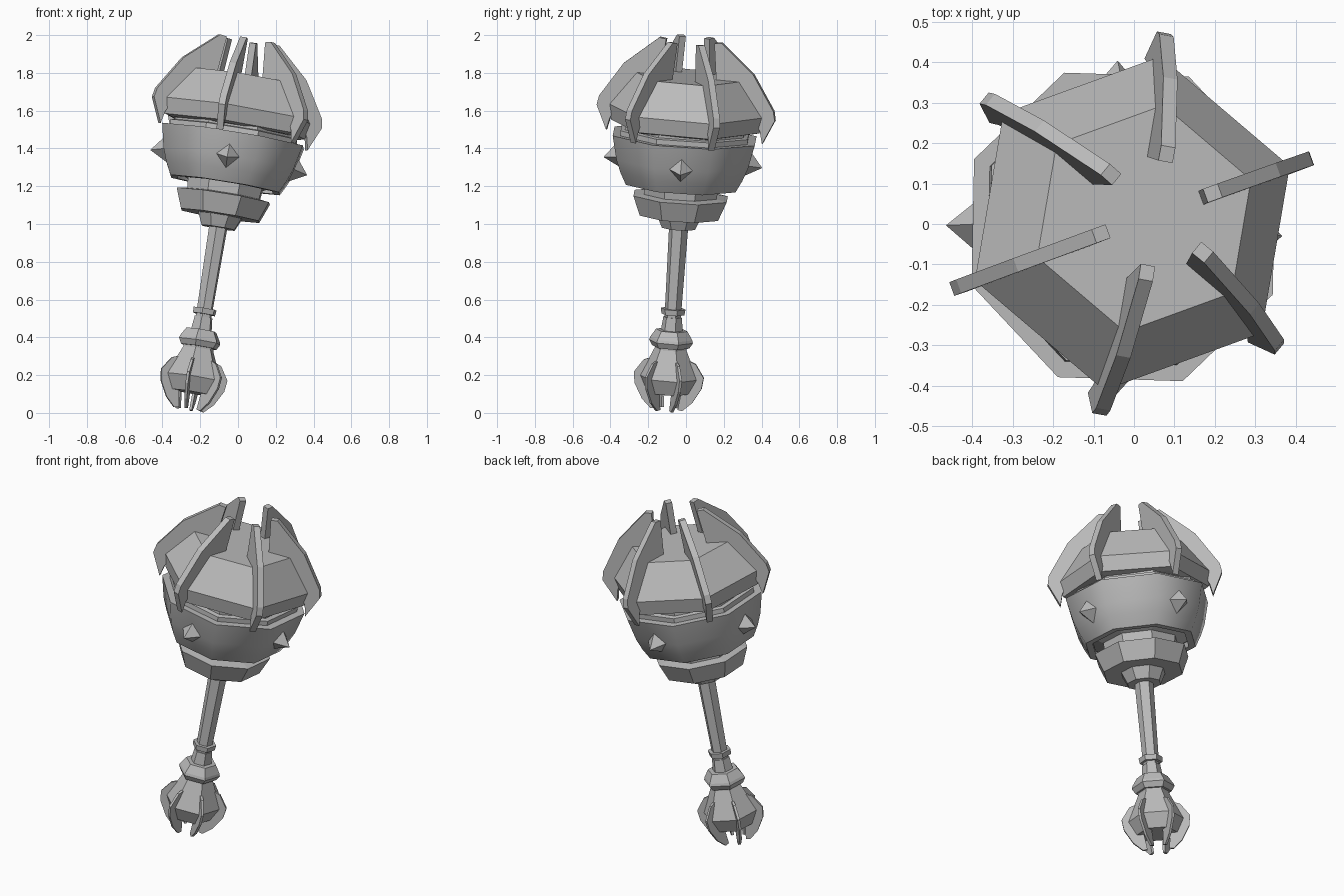
import bpy, bmesh, math
from mathutils import Vector, Matrix

if "Cube" in bpy.data.objects:
    bpy.data.objects.remove(bpy.data.objects["Cube"], do_unlink=True)

metal = bpy.data.materials.new("grey metal")
metal.use_nodes = True
GREY = (0.5, 0.5, 0.5, 1)
metal.diffuse_color = GREY
metal.node_tree.nodes["Principled BSDF"].inputs["Base Color"].default_value = GREY

# The whole mace leans along one axis; parts are built upright, then tilted
axis = Vector((0.163, 0.066, 1)).normalized()
TILT = (Matrix.Translation((-0.265, -0.104, 0))
        @ Vector((0, 0, 1)).rotation_difference(axis).to_matrix().to_4x4())
HEX, OCT = math.radians(20), math.radians(21)


def finish(name, bm, local=Matrix()):
    bmesh.ops.recalc_face_normals(bm, faces=bm.faces)
    mesh = bpy.data.meshes.new(name)
    bm.to_mesh(mesh)
    bm.free()
    mesh.materials.append(metal)
    ob = bpy.data.objects.new(name, mesh)
    ob.matrix_world = TILT @ local
    bpy.context.collection.objects.link(ob)
    return ob


def lathe(name, profile, sides, phase, closed=False):
    """Faceted solid from (radius, height) pairs; closed makes a hollow ring."""
    bm = bmesh.new()
    rings = [[bm.verts.new((r * math.cos(phase + k * math.tau / sides),
                            r * math.sin(phase + k * math.tau / sides), h))
              for k in range(sides)] for r, h in profile]
    pairs = list(zip(rings, rings[1:]))
    if closed:
        pairs.append((rings[-1], rings[0]))
    else:
        bm.faces.new(rings[0])
        bm.faces.new(rings[-1])
    for a, b in pairs:
        for k in range(sides):
            n = (k + 1) % sides
            bm.faces.new((a[k], a[n], b[n], b[k]))
    return finish(name, bm)


def fin(name, outline, thickness, angle):
    """Flat plate cut from an outline of (radius, height), standing radially."""
    bm = bmesh.new()
    sides = [[bm.verts.new((r, s * thickness / 2, h)) for r, h in outline]
             for s in (-1, 1)]
    bm.faces.new(sides[0])
    bm.faces.new(sides[1])
    for k in range(len(outline)):
        n = (k + 1) % len(outline)
        bm.faces.new((sides[0][k], sides[0][n], sides[1][n], sides[1][k]))
    return finish(name, bm, Matrix.Rotation(angle, 4, 'Z'))


# Handle and its rings
lathe("shaft", [(0.042, 0.40), (0.052, 1.03)], 6, HEX)
lathe("grip_ring", [(0.062, 0.53), (0.066, 0.56)], 6, HEX)
lathe("grip_sleeve", [(0.060, 0.43), (0.050, 0.515)], 6, HEX)

# Pommel
lathe("pommel_collar", [(0.10, 0.355), (0.118, 0.385), (0.113, 0.40), (0.085, 0.445)], 6, HEX)
lathe("pommel", [(0.115, 0.11), (0.155, 0.19), (0.085, 0.345), (0.085, 0.37)], 6, HEX)

# Head: collar, flange, core, crystal cap
lathe("head_collar", [(0.095, 0.995), (0.128, 1.065)], 8, OCT)
lathe("head_flange", [(0.225, 1.06), (0.268, 1.165), (0.20, 1.175)], 8, OCT)
lathe("head_core", [(0.205, 1.15), (0.215, 1.23), (0.28, 1.26), (0.34, 1.46),
                    (0.365, 1.465), (0.365, 1.515), (0.34, 1.52), (0.34, 1.56)], 8, OCT)
lathe("head_cap", [(0.36, 1.53), (0.40, 1.54), (0.42, 1.625), (0.285, 1.807)], 6, HEX)

# Rounded band around the head
band = lathe("head_band", [(0.315, 1.225), (0.35, 1.29), (0.378, 1.36), (0.408, 1.488),
                           (0.365, 1.488), (0.335, 1.36), (0.275, 1.225)], 8, OCT, closed=True)
bpy.ops.object.select_all(action='DESELECT')
band.select_set(True)
bpy.context.view_layer.objects.active = band
bpy.ops.object.shade_smooth_by_angle(angle=math.radians(50))

# Four pyramid spikes on the band
for k in range(4):
    bm = bmesh.new()
    bmesh.ops.create_cone(bm, cap_ends=True, segments=4, radius1=0.075, radius2=0, depth=0.09)
    place = (Matrix.Rotation(OCT - math.pi / 8 + k * math.pi / 2, 4, 'Z')
             @ Matrix.Translation((0.377, 0, 1.355))
             @ Matrix.Rotation(math.radians(102), 4, 'Y'))
    finish(f"band_spike_{k + 1}", bm, place)

# Six blades on the cap corners and six claws on the pommel corners
blade = [(0.13, 2.0), (0.168, 2.005), (0.35, 1.85), (0.47, 1.665), (0.48, 1.615),
         (0.42, 1.485), (0.405, 1.55), (0.38, 1.60), (0.25, 1.77), (0.155, 1.78)]
claw = [(0.10, 0.29), (0.14, 0.275), (0.188, 0.205), (0.18, 0.145), (0.135, 0.065), (0.085, 0.018),
        (0.06, 0.022), (0.075, 0.13), (0.10, 0.19)]
for k in range(6):
    angle = HEX + k * math.tau / 6
    fin(f"head_blade_{k + 1}", blade, 0.036, angle)
    fin(f"pommel_claw_{k + 1}", claw, 0.014, angle)
